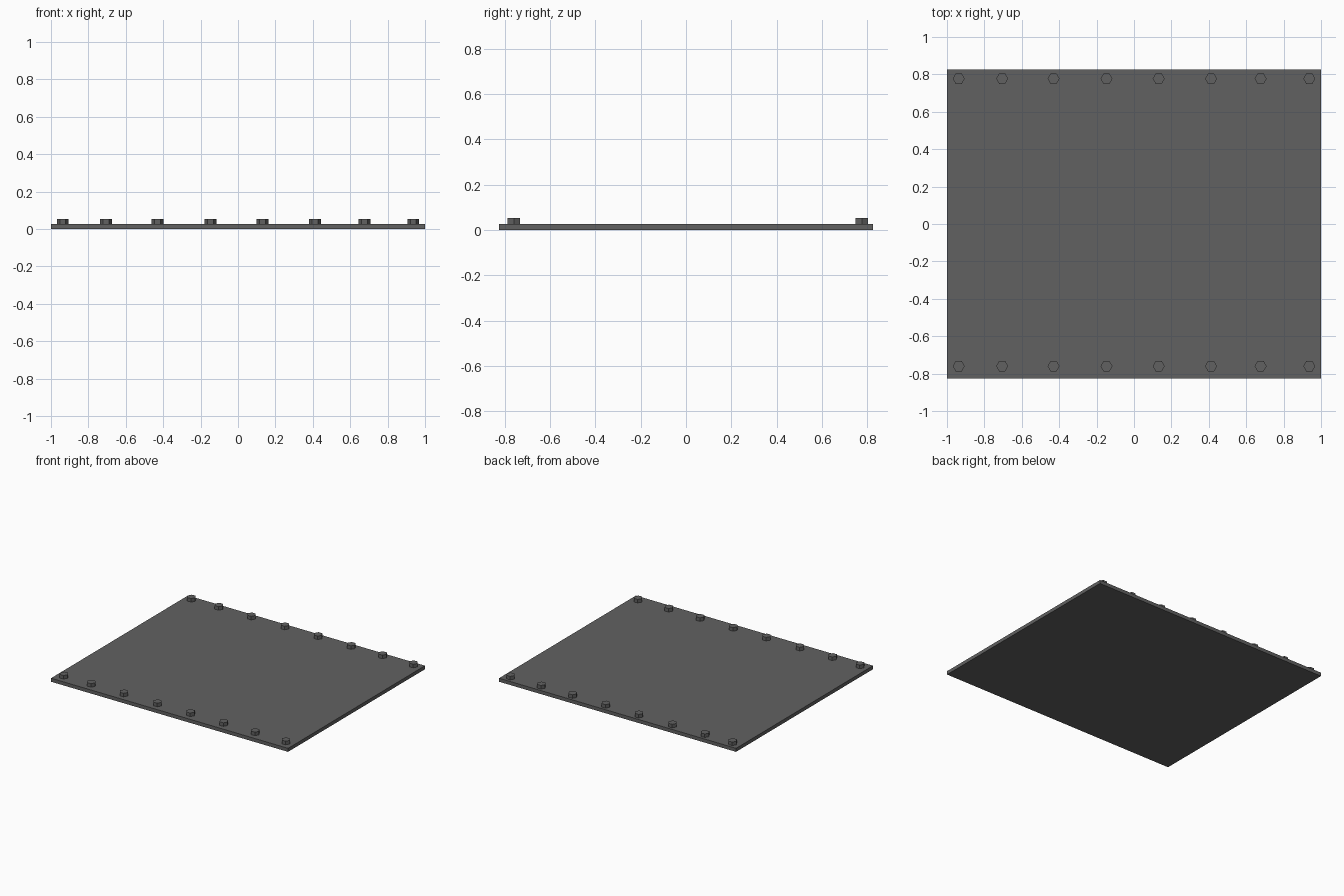
import bpy
import math

if "Cube" in bpy.data.objects:
    bpy.data.objects.remove(bpy.data.objects["Cube"])

PLATE_TOP = 0.027
BOLT_TOP = 0.054
BOLT_RADIUS = 0.032
SINK = 0.005

dark = bpy.data.materials.new("dark_metal")
dark.diffuse_color = (0.12, 0.12, 0.12, 1)
dark.use_nodes = True
dark.node_tree.nodes["Principled BSDF"].inputs["Base Color"].default_value = dark.diffuse_color

# Flat rectangular plate
bpy.ops.mesh.primitive_cube_add(size=1, location=(0, 0, PLATE_TOP / 2))
plate = bpy.context.object
plate.name = "plate"
plate.scale = (2, 1.65, PLATE_TOP)
bpy.ops.object.transform_apply(location=False, rotation=False, scale=True)
plate.data.materials.append(dark)


def add_bolt(name, x, y):
    """Hexagonal bolt head with two corners pointing along x."""
    bottom = PLATE_TOP - SINK
    bpy.ops.mesh.primitive_cylinder_add(
        vertices=6, radius=BOLT_RADIUS, depth=BOLT_TOP - bottom,
        location=(x, y, (BOLT_TOP + bottom) / 2), rotation=(0, 0, math.radians(30)))
    bolt = bpy.context.object
    bolt.name = name
    bolt.data.materials.append(dark)


# Bolt rows along the front and back edges
bolt_xs = (-0.937, -0.705, -0.43, -0.147, 0.132, 0.412, 0.677, 0.937)
for row, y in (("front", -0.76), ("back", 0.777)):
    for i, x in enumerate(bolt_xs, 1):
        add_bolt(f"{row}_bolt_{i}", x, y)
